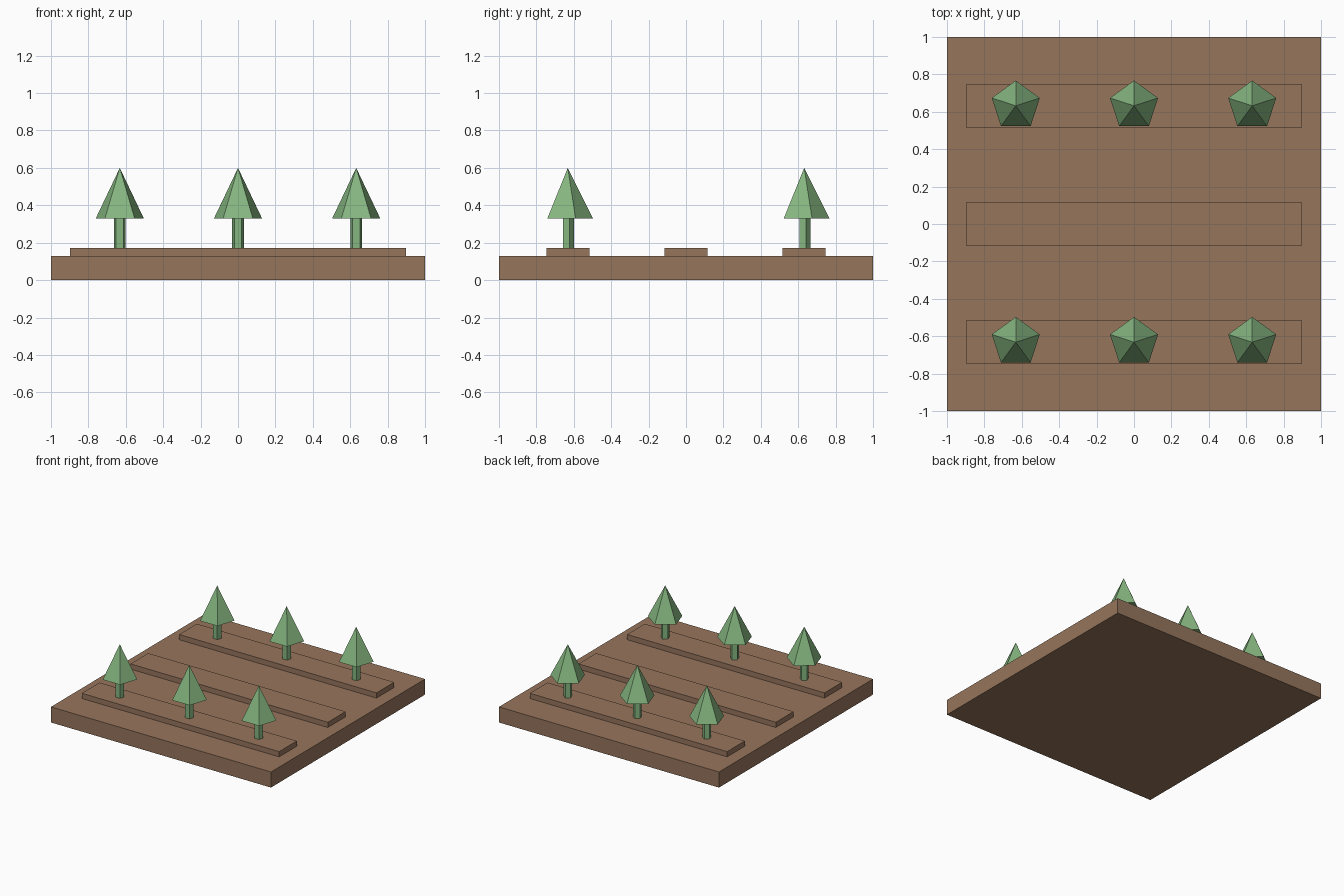
import bpy

cube = bpy.data.objects.get("Cube")
if cube:
    bpy.data.objects.remove(cube, do_unlink=True)


def make_material(name, rgb):
    mat = bpy.data.materials.new(name)
    mat.use_nodes = True
    mat.diffuse_color = (*rgb, 1)
    bsdf = mat.node_tree.nodes["Principled BSDF"]
    bsdf.inputs["Base Color"].default_value = (*rgb, 1)
    return mat


soil = make_material("soil_brown", (0.305, 0.178, 0.107))
leaf = make_material("leaf_green", (0.238, 0.468, 0.216))

SPACING = 0.632
BASE_TOP, BED_TOP, CROWN_BASE, TREE_TOP = 0.128, 0.171, 0.33, 0.60


def finish(name, mat):
    obj = bpy.context.object
    obj.name = name
    obj.data.materials.append(mat)
    return obj


def box(name, y, half_x, half_y, bottom, top):
    bpy.ops.mesh.primitive_cube_add(size=2, location=(0, y, (bottom + top) / 2))
    obj = finish(name, soil)
    obj.scale = (half_x, half_y, (top - bottom) / 2)
    bpy.ops.object.transform_apply(location=False, rotation=False, scale=True)


def five_sided(name, x, y, r_bottom, r_top, bottom, top):
    # A pentagonal solid with one corner pointing to the back
    bpy.ops.mesh.primitive_cone_add(
        vertices=5, radius1=r_bottom, radius2=r_top, depth=top - bottom,
        location=(x, y, (bottom + top) / 2))
    finish(name, leaf)


# Square plot of ground
box("ground", 0, 1, 1, 0, BASE_TOP)

# Three raised planting rows
for label, row in (("front", -1), ("middle", 0), ("back", 1)):
    y = row * SPACING
    box(f"{label}_bed", y, 0.897, 0.115, BASE_TOP, BED_TOP)
    if row == 0:
        continue  # the middle bed is empty
    # Plants: a thin stem under a pointed crown
    for side, col in (("right", -1), ("centre", 0), ("left", 1)):
        x = col * SPACING
        five_sided(f"{label}_{side}_stem", x, y, 0.0325, 0.0325, BED_TOP, CROWN_BASE)
        five_sided(f"{label}_{side}_crown", x, y, 0.135, 0, CROWN_BASE, TREE_TOP)
